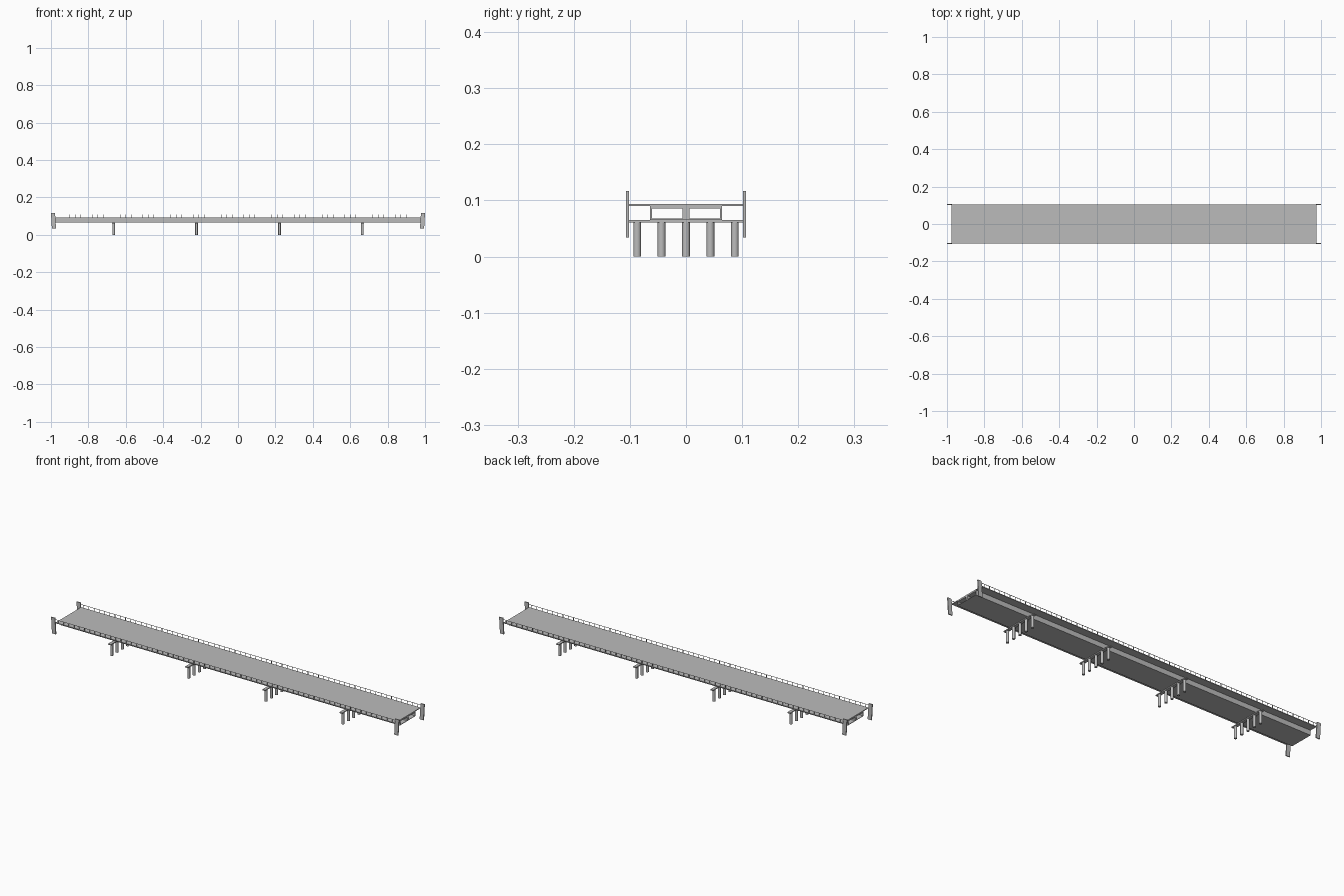
import bpy, bmesh
from mathutils import Matrix

if "Cube" in bpy.data.objects:
    bpy.data.objects.remove(bpy.data.objects["Cube"], do_unlink=True)

concrete = bpy.data.materials.new("concrete_grey")
concrete.use_nodes = True
grey = (0.5, 0.5, 0.5, 1)
concrete.diffuse_color = grey
concrete.node_tree.nodes["Principled BSDF"].inputs["Base Color"].default_value = grey


def finish(name, bm):
    bmesh.ops.recalc_face_normals(bm, faces=bm.faces)
    mesh = bpy.data.meshes.new(name)
    bm.to_mesh(mesh)
    bm.free()
    mesh.materials.append(concrete)
    obj = bpy.data.objects.new(name, mesh)
    bpy.context.collection.objects.link(obj)
    return obj


def add_box(bm, x, y, z):
    """Box from (low, high) pairs on each axis."""
    size = Matrix.Diagonal((x[1] - x[0], y[1] - y[0], z[1] - z[0], 1))
    place = Matrix.Translation((sum(x) / 2, sum(y) / 2, sum(z) / 2))
    return bmesh.ops.create_cube(bm, size=1, matrix=place @ size)["verts"]


def box(name, x, y, z):
    bm = bmesh.new()
    add_box(bm, x, y, z)
    return finish(name, bm)


HALF = 0.976          # half length of the deck
SPAN = (-HALF, HALF)
EDGE = 0.105          # half width of the deck
TOP = 0.094

# Road deck and the hollow two-cell girder beneath it
box("road_deck", SPAN, (-EDGE, EDGE), (0.0905, TOP))
box("girder_top_slab", SPAN, (-0.064, 0.064), (0.086, 0.0905))
box("girder_bottom_slab", SPAN, (-0.064, 0.064), (0.0655, 0.068))
box("girder_centre_web", SPAN, (-0.006, 0.006), (0.068, 0.086))
for side, name in ((-1, "front"), (1, "back")):
    web = sorted((side * 0.064, side * 0.0605))
    box("girder_" + name + "_web", SPAN, web, (0.068, 0.086))

# Piers: a crossbeam on five round columns
for n, px in enumerate((-0.665, -0.222, 0.222, 0.665), 1):
    box(f"pier_cap_{n}", (px - 0.008, px + 0.008), (-EDGE, EDGE), (0.0605, 0.0655))
    bm = bmesh.new()
    for k in range(-2, 3):
        bmesh.ops.create_cone(bm, cap_ends=True, segments=24, radius1=0.007,
                              radius2=0.007, depth=0.061,
                              matrix=Matrix.Translation((px, k * 0.0435, 0.0305)))
    columns = finish(f"pier_columns_{n}", bm)
    bpy.ops.object.select_all(action="DESELECT")
    columns.select_set(True)
    bpy.context.view_layer.objects.active = columns
    bpy.ops.object.shade_smooth_by_angle()

# Railings: thin posts and a top rail on both edges
for side, name in ((-1, "front"), (1, "back")):
    bm = bmesh.new()
    y = side * (EDGE - 0.001)
    depth = (y - 0.001, y + 0.001)
    for k in range(-32, 33):
        px = k * 0.03
        add_box(bm, (px - 0.001, px + 0.001), depth, (TOP, 0.109))
    add_box(bm, SPAN, depth, (0.108, 0.1095))
    finish(name + "_railing", bm)

# Corner plates, leaning slightly outward at the top
for end, end_name in ((-1, "right"), (1, "left")):
    for side, name in ((-1, "front"), (1, "back")):
        bm = bmesh.new()
        plate = add_box(bm, sorted((end * 0.978, end * 1.0)),
                        sorted((side * 0.102, side * 0.107)), (0.034, 0.117))
        for v in plate:
            if v.co.z < 0.05:
                v.co.x -= end * 0.005
        finish(f"{name}_{end_name}_corner_plate", bm)
